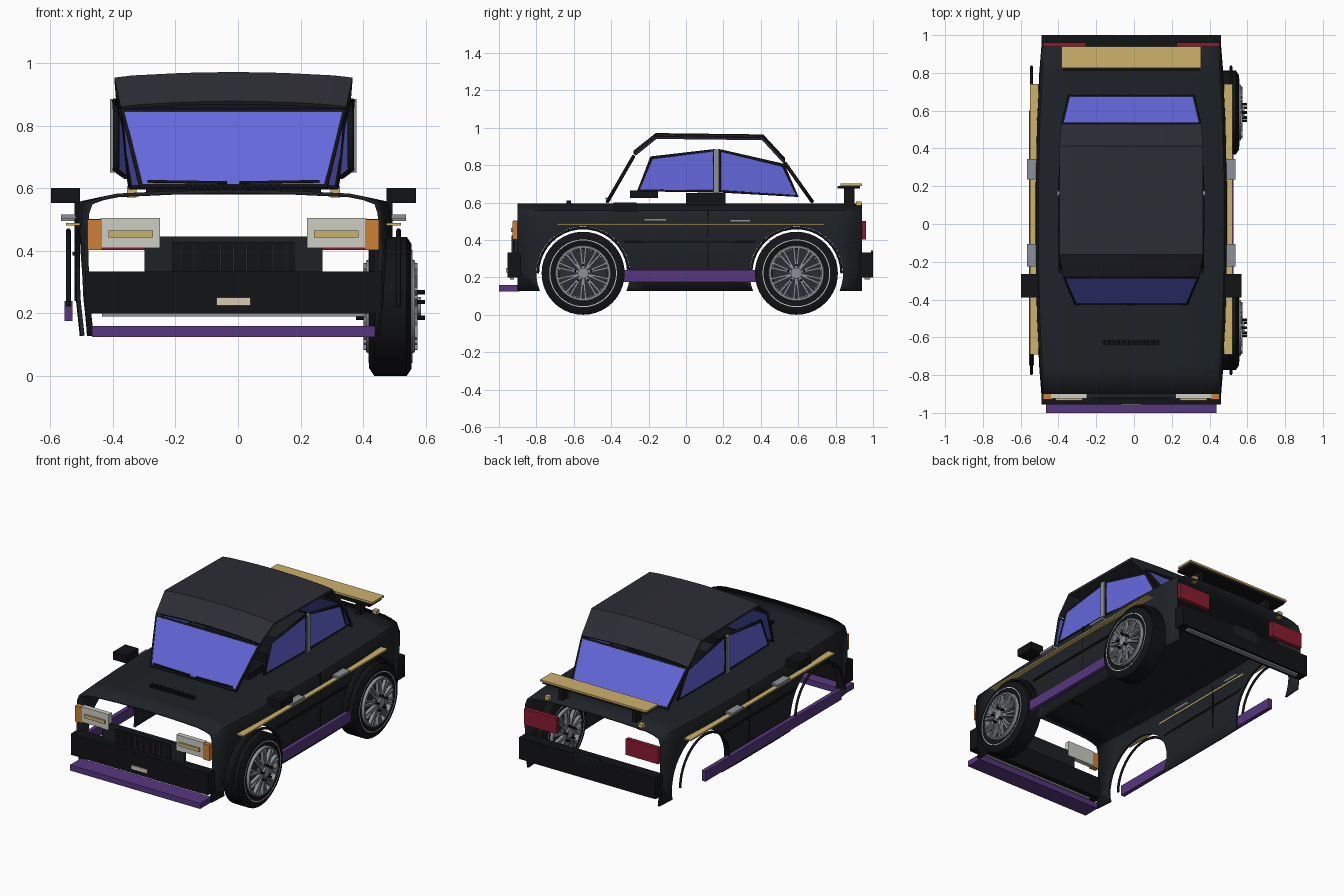
import bpy, bmesh
from math import sin, cos, pi, radians
from mathutils import Matrix, Vector

if "Cube" in bpy.data.objects:
    bpy.data.objects.remove(bpy.data.objects["Cube"])

CX = -0.0145            # centre line of the bodywork
WHEELS_Y = (-0.55, 0.59)
AXLE_Z = 0.222


def mat(name, hexcol):
    m = bpy.data.materials.new(name)
    c = [int(hexcol[i:i + 2], 16) / 255 for i in (0, 2, 4)]
    m.diffuse_color = [((v + .055) / 1.055) ** 2.4 for v in c] + [1]
    m.use_nodes = True
    m.node_tree.nodes["Principled BSDF"].inputs["Base Color"].default_value = m.diffuse_color
    return m


PAINT, ROOF = mat("paint", "1e2226"), mat("roof", "2c2d34")
BLACK, GLASS = mat("black", "121316"), mat("glass", "6468dc")
GOLD, PURPLE = mat("gold", "cdb26a"), mat("purple", "57377f")
SILVER, RED = mat("silver", "8c9198"), mat("red", "8a1c30")
AMBER, LENS = mat("amber", "cc8036"), mat("lens", "cccdc4")
PLATE, WHITE = mat("plate", "d8ccb0"), mat("white", "e6e6e6")


def add(name, bm, m, smooth=None):
    bmesh.ops.recalc_face_normals(bm, faces=bm.faces)
    me = bpy.data.meshes.new(name)
    bm.to_mesh(me)
    bm.free()
    me.materials.append(m)
    o = bpy.data.objects.new(name, me)
    bpy.context.collection.objects.link(o)
    if smooth:
        select(o)
        bpy.ops.object.shade_smooth_by_angle(angle=radians(smooth))
    return o


def select(o):
    bpy.ops.object.select_all(action='DESELECT')
    o.select_set(True)
    bpy.context.view_layer.objects.active = o


def box(name, x, y, z, m, both=False):
    """Box from (min, max) ranges, x measured from the centre line."""
    for s in ((1, -1) if both else (1,)):
        bm = bmesh.new()
        size = (x[1] - x[0], y[1] - y[0], z[1] - z[0])
        mid = (CX + s * sum(x) / 2, sum(y) / 2, sum(z) / 2)
        bmesh.ops.create_cube(bm, size=1, matrix=Matrix.Translation(mid) @ Matrix.Diagonal((*size, 1)))
        add(name + ("" if not both else "_right" if s > 0 else "_left"), bm, m)


def tube(name, pts, r, m, cyclic=False):
    cu = bpy.data.curves.new(name, 'CURVE')
    cu.dimensions, cu.bevel_depth, cu.bevel_resolution = '3D', r, 1
    sp = cu.splines.new('POLY')
    sp.points.add(len(pts) - 1)
    for p, q in zip(sp.points, pts):
        p.co = (q[0] + CX, q[1], q[2], 1)
    sp.use_cyclic_u = cyclic
    cu.materials.append(m)
    o = bpy.data.objects.new(name, cu)
    bpy.context.collection.objects.link(o)
    select(o)
    bpy.ops.object.convert(target='MESH')


def pane(name, pts):
    bm = bmesh.new()
    bm.faces.new([bm.verts.new((p[0] + CX, p[1], p[2])) for p in pts])
    o = add(name + "_glass", bm, GLASS)
    mod = o.modifiers.new("thickness", 'SOLIDIFY')
    mod.thickness, mod.offset = 0.008, 0
    tube(name + "_frame", pts, 0.01, BLACK, True)


def loft(name, sections, m, thick, smooth):
    bm = bmesh.new()
    rows = [[bm.verts.new((x + CX, y, z)) for x, y, z in s] for s in sections]
    for a, b in zip(rows, rows[1:]):
        for i in range(len(a) - 1):
            bm.faces.new((a[i], a[i + 1], b[i + 1], b[i]))
    o = add(name, bm, m, smooth)
    mod = o.modifiers.new("thickness", 'SOLIDIFY')
    mod.thickness, mod.offset = thick, 0
    return o


def lathe(name, profile, centre, m, steps=40, closed=True):
    """Spin (x, radius) points about the wheel axle."""
    bm = bmesh.new()
    vs = [bm.verts.new((x, 0, r)) for x, r in profile]
    es = [bm.edges.new(p) for p in zip(vs, vs[1:] + (vs[:1] if closed else []))]
    bmesh.ops.spin(bm, geom=vs + es, axis=(1, 0, 0), cent=(0, 0, 0), angle=2 * pi, steps=steps)
    bmesh.ops.remove_doubles(bm, verts=bm.verts, dist=1e-5)
    bmesh.ops.translate(bm, verts=bm.verts, vec=centre)
    return add(name, bm, m, 35)


# body shell: cross-section lofted along the length, open at front, back and below
sections = []
for y in (-0.90, -0.75, -0.5, -0.2, 0.2, 0.55, 0.8, 0.94):
    w = 0.503 - 0.033 * abs((y - 0.02) / 0.92) ** 2.5
    half = [(w - 0.017, 0.128), (w - 0.004, 0.25), (w, 0.40), (w - 0.003, 0.52), (w - 0.015, 0.553),
            (0.415, 0.568), (0.37, 0.577), (0.2, 0.585)]
    sections.append([(-x, y, z) for x, z in half] + [(0, y, 0.588)] + [(x, y, z) for x, z in half[::-1]])
body = loft("body_shell", sections, PAINT, 0.012, 25)
cutters = []
for y in WHEELS_Y:
    bm = bmesh.new()
    bmesh.ops.create_cone(bm, cap_ends=True, segments=48, radius1=0.25, radius2=0.25, depth=1.5,
                          matrix=Matrix.Translation((0, y, AXLE_Z)) @ Matrix.Rotation(pi / 2, 4, 'Y'))
    c = add("arch_cutter", bm, BLACK)
    c.hide_render = True
    mod = body.modifiers.new("arch", 'BOOLEAN')
    mod.operation, mod.solver, mod.object = 'DIFFERENCE', 'EXACT', c
    cutters.append(c)
select(body)
bpy.ops.object.convert(target='MESH')
for c in cutters:
    bpy.data.objects.remove(c)

# roof shell
sections = []
for y, z, w in ((-0.275, 0.855, 0.36), (-0.16, 0.947, 0.38), (0.41, 0.94, 0.38), (0.525, 0.815, 0.37)):
    half = [(w, 0), (w - 0.06, 0.007), (0.16, 0.015)]
    sections.append([(-x, y, z + h) for x, h in half] + [(0, y, z + 0.018)] + [(x, y, z + h) for x, h in half[::-1]])
loft("roof", sections, ROOF, 0.014, None)

# glass
pane("windscreen", [(-0.295, -0.42, 0.605), (0.295, -0.42, 0.605), (0.355, -0.28, 0.848), (-0.355, -0.28, 0.848)])
pane("rear_window", [(-0.33, 0.675, 0.605), (0.33, 0.675, 0.605), (0.365, 0.53, 0.81), (-0.365, 0.53, 0.81)])
for s, side in ((1, "right"), (-1, "left")):
    pane("front_window_" + side, [(s * .375, -.255, .665), (s * .375, -.185, .84), (s * .378, .15, .88), (s * .378, .15, .66)])
    pane("back_window_" + side, [(s * .378, .18, .66), (s * .378, .18, .88), (s * .36, .52, .80), (s * .345, .595, .635)])
    tube("wiper_" + side, [(s * 0.02, -0.425, 0.618), (s * 0.275, -0.425, 0.622)], 0.005, BLACK)
    # wheel arch trims
    for y, end in zip(WHEELS_Y, ("front", "rear")):
        tube(f"{end}_arch_trim_{side}",
             [(s * 0.528, y - 0.242 * cos(a), AXLE_Z + 0.242 * sin(a)) for a in [pi * i / 20 for i in range(21)]],
             0.008, BLACK)
box("door_pillar", (0.375, 0.394), (0.147, 0.176), (0.65, 0.885), SILVER, True)
box("dashboard", (-0.3, 0.3), (-0.3, -0.15), (0.625, 0.665), BLACK)
box("seat", (-0.28, 0.28), (0.0, 0.21), (0.585, 0.65), BLACK)

# side details
box("mirror", (0.49, 0.583), (-0.388, -0.265), (0.552, 0.6), BLACK, True)
box("side_skirt", (0.515, 0.541), (-0.75, 0.6), (0.175, 0.24), PURPLE, True)
box("pinstripe", (0.49, 0.535), (-0.69, 0.74), (0.48, 0.489), GOLD, True)
box("side_moulding", (0.49, 0.515), (-0.33, 0.37), (0.385, 0.396), BLACK, True)
box("front_door_handle", (0.48, 0.552), (-0.225, -0.105), (0.502, 0.516), SILVER, True)
box("rear_door_handle", (0.48, 0.552), (0.235, 0.345), (0.495, 0.509), SILVER, True)
box("door_seam", (0.49, 0.508), (0.112, 0.119), (0.24, 0.56), BLACK, True)

# front end
box("front_bumper", (-0.475, 0.475), (-0.955, -0.885), (0.2, 0.334), BLACK)
box("front_bumper_strip", (-0.42, 0.42), (-0.94, -0.92), (0.19, 0.2), SILVER)
box("front_splitter", (-0.452, 0.452), (-1.0, -0.89), (0.125, 0.16), PURPLE)
box("front_plate", (-0.055, 0.055), (-0.962, -0.95), (0.225, 0.25), PLATE)
box("grille_panel", (-0.285, 0.285), (-0.92, -0.9), (0.33, 0.445), PAINT)
box("grille", (-0.195, 0.195), (-0.926, -0.915), (0.33, 0.428), BLACK)
for i in range(9):
    x = -0.168 + i * 0.042
    box("grille_slat", (x - 0.003, x + 0.003), (-0.932, -0.92), (0.33, 0.425), ROOF)
box("headlight", (0.235, 0.425), (-0.925, -0.895), (0.408, 0.505), LENS, True)
box("headlight_bar", (0.257, 0.4), (-0.935, -0.92), (0.443, 0.465), GOLD, True)
box("indicator", (0.42, 0.466), (-0.928, -0.895), (0.402, 0.5), AMBER, True)
box("bonnet_vent", (-0.15, 0.15), (-0.642, -0.612), (0.58, 0.598), BLACK)
for i in range(12):
    x = -0.143 + i * 0.026
    box("vent_slat", (x - 0.005, x + 0.005), (-0.64, -0.614), (0.59, 0.61), BLACK)

# rear end
box("rear_bumper", (-0.475, 0.475), (0.93, 1.0), (0.2, 0.334), BLACK)
box("rear_bumper_strip", (-0.42, 0.42), (0.955, 0.985), (0.19, 0.2), SILVER)
box("rear_plate", (-0.09, 0.09), (0.99, 1.0), (0.28, 0.345), PAINT)
box("tail_light", (0.24, 0.466), (0.935, 0.962), (0.402, 0.502), RED, True)
box("deck_marker", (0.31, 0.34), (0.91, 0.938), (0.57, 0.607), GOLD, True)
box("spoiler", (-0.37, 0.37), (0.825, 0.94), (0.69, 0.702), GOLD)
box("spoiler_base", (-0.36, 0.36), (0.81, 0.93), (0.675, 0.69), BLACK)
box("spoiler_post", (0.24, 0.27), (0.845, 0.9), (0.58, 0.68), BLACK, True)

# wheels, present on the right side only
for y, end in zip(WHEELS_Y, ("front", "rear")):
    c = Vector((0.4875, y, AXLE_Z))
    lathe(end + "_tyre", [(-.06, .148), (-.068, .165), (-.068, .198), (-.052, .222), (.052, .222), (.068, .198),
                          (.068, .165), (.06, .148)], c, BLACK)
    lathe(end + "_rim", [(-.07, .15), (-.078, .146), (-.078, .135), (-.06, .13), (.06, .13), (.078, .135),
                         (.078, .146), (.07, .15)], c, SILVER)
    lathe(end + "_brake_disc", [(-.05, 0), (-.05, .129), (.05, .129), (.05, 0)], c, ROOF, closed=False)
    lathe(end + "_hub", [(-.097, 0), (-.097, .03), (.097, .03), (.097, 0)], c, SILVER, 12, False)
    spokes, nuts = bmesh.new(), bmesh.new()
    for s in (1, -1):
        lathe(end + "_sidewall_line", [(s * .066, .176), (s * .070, .176), (s * .070, .181), (s * .066, .181)], c, WHITE)
        for i in range(20):
            a = 2 * pi * (i // 2) / 10 + (0.1 if i % 2 else -0.1)
            bmesh.ops.create_cube(spokes, size=1, matrix=Matrix.Translation(c) @ Matrix.Rotation(a, 4, 'X')
                                  @ Matrix.Translation((s * .075, 0, .08)) @ Matrix.Diagonal((.022, .011, .118, 1)))
        for i in range(5):
            a = 2 * pi * i / 5
            bmesh.ops.create_cone(nuts, cap_ends=True, segments=8, radius1=.007, radius2=.007, depth=.03,
                                  matrix=Matrix.Translation(c) @ Matrix.Rotation(a, 4, 'X')
                                  @ Matrix.Translation((s * .095, 0, .045)) @ Matrix.Rotation(pi / 2, 4, 'Y'))
    add(end + "_spokes", spokes, SILVER)
    add(end + "_wheel_nuts", nuts, BLACK)
